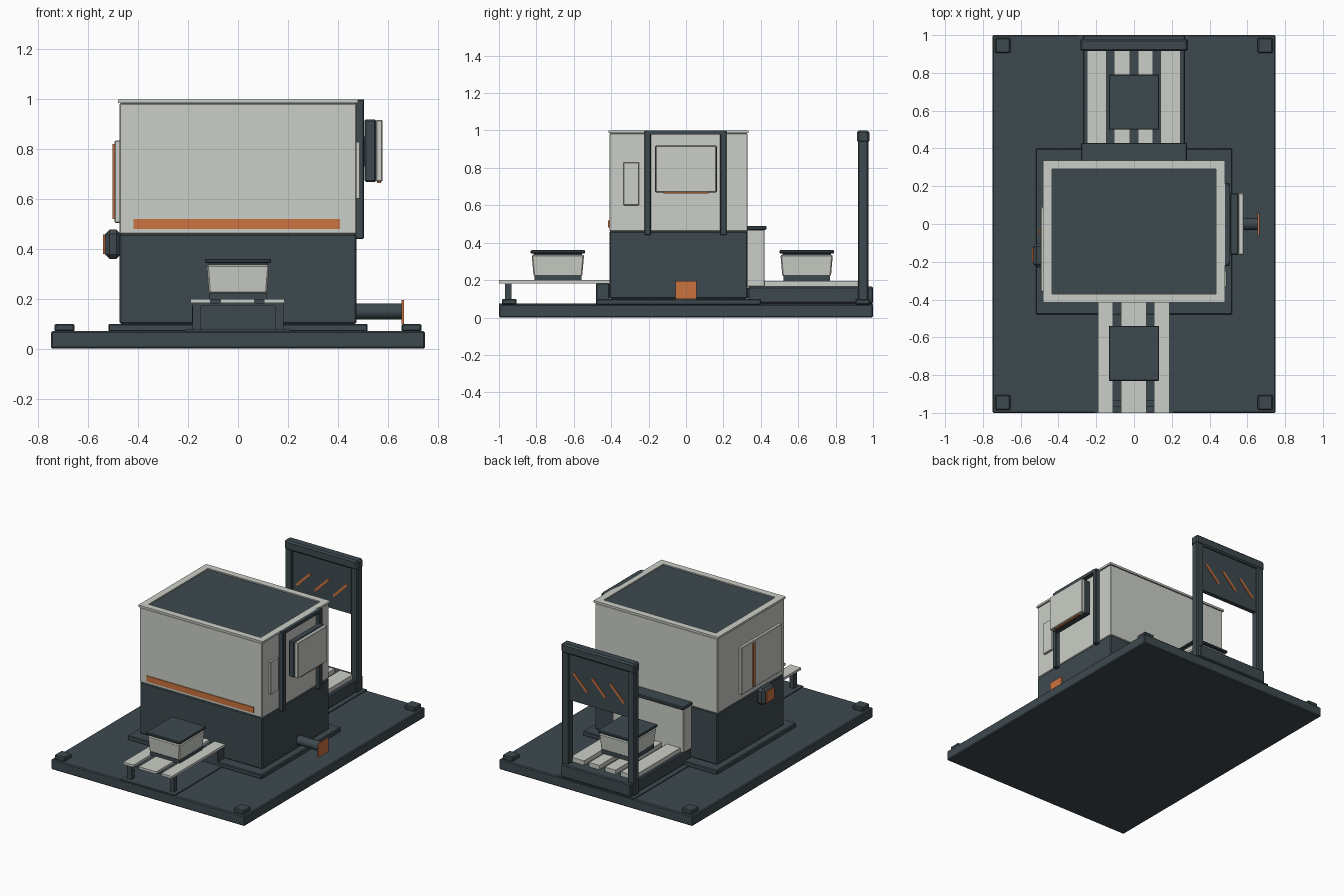
import bpy, bmesh, math
from mathutils import Matrix

if "Cube" in bpy.data.objects:
    bpy.data.objects.remove(bpy.data.objects["Cube"])


def material(name, rgb):
    m = bpy.data.materials.new(name)
    m.diffuse_color = (*rgb, 1)
    m.use_nodes = True
    m.node_tree.nodes["Principled BSDF"].inputs["Base Color"].default_value = m.diffuse_color
    return m


DARK = material("dark slate", (0.048, 0.067, 0.077))
LIGHT = material("pale grey", (0.60, 0.62, 0.57))
ORANGE = material("burnt orange", (0.60, 0.17, 0.05))


def finish(name, bm, mat):
    me = bpy.data.meshes.new(name)
    bmesh.ops.recalc_face_normals(bm, faces=bm.faces)
    bm.to_mesh(me)
    bm.free()
    ob = bpy.data.objects.new(name, me)
    bpy.context.collection.objects.link(ob)
    me.materials.append(mat)
    return ob


def box(name, x, y, z, mat, bevel=0.0, taper=1.0):
    """Box from (min, max) ranges; taper scales the bottom face."""
    bm = bmesh.new()
    bmesh.ops.create_cube(bm, size=1)
    c = [(r[0] + r[1]) / 2 for r in (x, y, z)]
    s = [r[1] - r[0] for r in (x, y, z)]
    for v in bm.verts:
        k = taper if v.co.z < 0 else 1
        v.co = (c[0] + v.co.x * s[0] * k, c[1] + v.co.y * s[1] * k, c[2] + v.co.z * s[2])
    if bevel:
        bmesh.ops.bevel(bm, geom=bm.edges[:], offset=bevel, segments=1, affect='EDGES')
    return finish(name, bm, mat)


# ground plate, raised pads and corner feet
box("base_plate", (-.75, .75), (-1, 1), (0, .07), DARK, .006)
box("front_pad", (-.21, .21), (-1, -.47), (.068, .076), DARK)
box("rear_pad", (-.30, .30), (.39, 1), (.068, .076), DARK)
box("plinth", (-.52, .52), (-.48, .40), (.068, .10), DARK, .005)
for sx in (-1, 1):
    for sy in (-1, 1):
        cx, cy = sx * .695, sy * .945
        box("corner_pad", (cx - .04, cx + .04), (cy - .04, cy + .04), (.068, .10), DARK, .006)

# main housing
box("lower_housing", (-.475, .475), (-.41, .33), (.10, .46), DARK, .006)
box("upper_housing", (-.475, .475), (-.41, .33), (.46, .984), LIGHT, .004)
box("roof_seam", (-.472, .472), (-.407, .327), (.980, .988), DARK)
box("roof_panel", (-.44, .44), (-.375, .295), (.984, .992), DARK)
for s in (-1, 1):
    box("roof_rim_side", sorted((s * .435, s * .482)), (-.415, .335), (.986, 1), LIGHT)
box("roof_rim_front", (-.435, .435), (-.415, -.370), (.986, 1), LIGHT)
box("roof_rim_rear", (-.435, .435), (.290, .335), (.986, 1), LIGHT)
box("front_stripe", (-.42, .41), (-.416, -.409), (.48, .52), ORANGE)

# front slatted table
for x in ((-.19, -.11), (-.07, .067), (.105, .187)):
    box("front_slat", x, (-1, -.41), (.183, .20), LIGHT)
box("front_table_mount", (-.185, .18), (-.48, -.41), (.076, .183), DARK, .004)
box("front_table_crossbar", (-.185, .18), (-.965, -.935), (.172, .183), DARK)
for s in (-1, 1):
    box("front_table_leg", sorted((s * .148, s * .182)), (-.967, -.933), (.07, .183), DARK)

# rear conveyor
box("rear_bed", (-.27, .27), (.33, 1), (.076, .165), DARK, .006)
for x in ((-.25, -.145), (-.105, -.022), (.02, .10), (.14, .245)):
    box("rear_slat", x, (.42, .93), (.165, .195), LIGHT)
box("rear_port", (-.275, .275), (.325, .42), (.165, .47), LIGHT, .004)
box("rear_port_cap", (-.28, .28), (.325, .43), (.468, .49), DARK, .005)

# trays with dark foot and lid
for y in (-.685, .645):
    box("tray_foot", (-.115, .115), (y - .125, y + .125), (.195, .235), DARK)
    box("tray_body", (-.125, .125), (y - .14, y + .14), (.222, .335), LIGHT, .006, .93)
    box("tray_neck", (-.118, .118), (y - .13, y + .13), (.33, .348), DARK)
    box("tray_lid", (-.133, .133), (y - .146, y + .146), (.343, .36), DARK, .004)

# rear gate with diagonal marks
for s in (-1, 1):
    box("gate_post", sorted((s * .228, s * .282)), (.92, .975), (.076, .95), DARK, .006)
box("gate_beam", (-.285, .285), (.915, .98), (.935, 1), DARK, .01)
box("gate_panel", (-.235, .235), (.932, .962), (.61, .94), DARK)
for i in (-1, 0, 1):
    bar = box("gate_mark", (-.075, .075), (-.021, .021), (-.008, .008), ORANGE)
    bar.data.transform(Matrix.Translation((i * .143, .947, .755)) @ Matrix.Rotation(-math.pi / 4, 4, 'Y'))

# right side: frame, screen, hatch
for y in (-.205, .20):
    box("side_post", (.47, .505), (y - .017, y + .017), (.44, 1), DARK, .004)
box("side_lintel", (.47, .505), (-.20, .20), (.978, 1), DARK)
box("screen_bracket", (.47, .515), (-.05, .05), (.73, .85), DARK)
box("screen_back", (.508, .553), (-.165, .165), (.668, .92), DARK, .006)
box("screen_front", (.553, .58), (-.163, .163), (.67, .918), LIGHT, .004)
box("screen_strip", (.558, .574), (-.12, .12), (.664, .671), ORANGE)
box("side_hatch", (.47, .49), (-.335, -.25), (.60, .83), LIGHT, .003)

# right outlet pipe with square end plate
bm = bmesh.new()
bmesh.ops.create_cone(bm, cap_ends=True, segments=16, radius1=.032, radius2=.032, depth=.20)
bm.transform(Matrix.Translation((.56, 0, .15)) @ Matrix.Rotation(math.pi / 2, 4, 'Y'))
pipe = finish("outlet_pipe", bm, DARK)
for p in pipe.data.polygons:
    p.use_smooth = len(p.vertices) == 4
box("outlet_plate", (.655, .665), (-.057, .055), (.10, .195), ORANGE)

# left side: door with strip, and port
box("left_door", (-.495, -.47), (-.36, .09), (.505, .835), LIGHT, .004)
box("left_door_strip", (-.503, -.494), (-.052, -.03), (.52, .82), ORANGE)
box("left_port", (-.533, -.47), (-.23, -.10), (.36, .477), DARK, .018)
box("left_port_face", (-.541, -.53), (-.205, -.125), (.38, .457), ORANGE)
